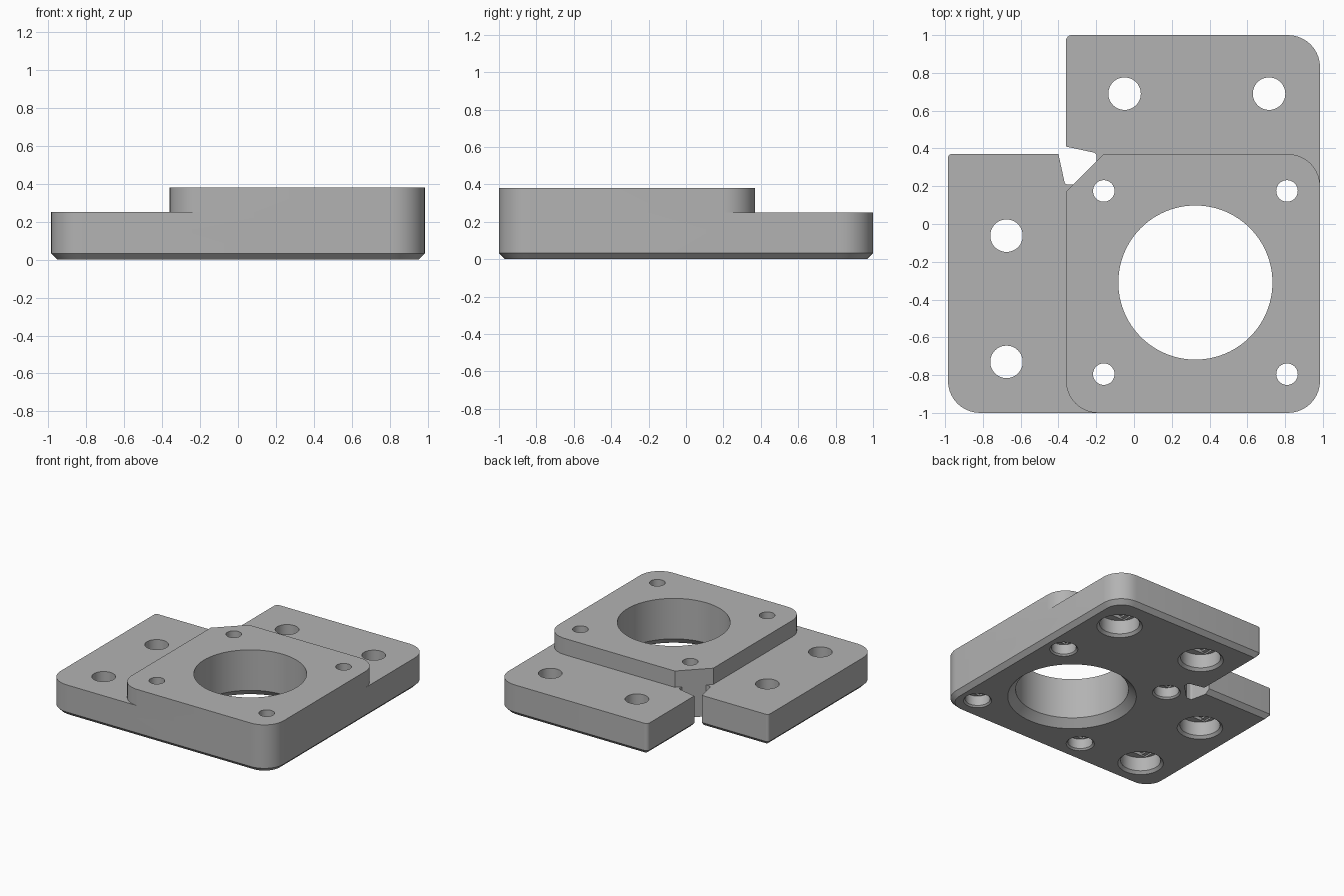
import bpy, bmesh, math
from mathutils import Vector, Matrix

cube = bpy.data.objects.get("Cube")
if cube:
    bpy.data.objects.remove(cube, do_unlink=True)

gray = bpy.data.materials.new("plain gray")
gray.use_nodes = True
color = (0.45, 0.45, 0.45, 1)
gray.diffuse_color = color
gray.node_tree.nodes["Principled BSDF"].inputs["Base Color"].default_value = color


def outline(corners, inset=0.0, steps=10):
    """Counter-clockwise polygon from (x, y, radius) corners, moved inward by inset."""
    result = []
    count = len(corners)
    for i, (x, y, radius) in enumerate(corners):
        p = Vector((x, y))
        a = (p - Vector(corners[i - 1][:2])).normalized()
        b = (Vector(corners[(i + 1) % count][:2]) - p).normalized()
        n1, n2 = Vector((-a.y, a.x)), Vector((-b.y, b.x))
        p = p + (n1 + n2) * inset / (1 + n1.dot(n2))
        if radius == 0:
            result.append(p)
            continue
        radius = max(radius - inset, 0.004)
        turn = math.atan2(a.x * b.y - a.y * b.x, a.dot(b))
        start = p - a * radius * math.tan(turn / 2)
        center = start + n1 * radius
        for k in range(steps + 1):
            result.append(center + Matrix.Rotation(turn * k / steps, 2) @ (start - center))
    return result


def loft(name, rings):
    """Closed solid through equal rings of 3D points, bottom to top."""
    bm = bmesh.new()
    loops = [[bm.verts.new(p) for p in ring] for ring in rings]
    n = len(loops[0])
    for low, high in zip(loops, loops[1:]):
        for i in range(n):
            j = (i + 1) % n
            bm.faces.new((low[i], low[j], high[j], high[i]))
    bm.faces.new(loops[0][::-1])
    bm.faces.new(loops[-1])
    bmesh.ops.recalc_face_normals(bm, faces=bm.faces)
    mesh = bpy.data.meshes.new(name)
    bm.to_mesh(mesh)
    bm.free()
    mesh.materials.append(gray)
    obj = bpy.data.objects.new(name, mesh)
    bpy.context.collection.objects.link(obj)
    return obj


def prism(name, corners, levels):
    """Solid from an outline at (z, inset) levels."""
    return loft(name, [[(p.x, p.y, z) for p in outline(corners, inset)]
                       for z, inset in levels])


def combine(target, other, operation):
    """Apply a boolean to the target and remove the helper."""
    other.hide_render = True
    mod = target.modifiers.new("Boolean", "BOOLEAN")
    mod.operation = operation
    mod.solver = "EXACT"
    mod.object = other
    bpy.context.view_layer.objects.active = target
    bpy.ops.object.modifier_apply(modifier=mod.name)
    bpy.data.objects.remove(other, do_unlink=True)


def drill(x, y, profile, sides):
    """Cut a turned (radius, z) profile."""
    rings = [[(x + r * math.cos(math.tau * i / sides), y + r * math.sin(math.tau * i / sides), z)
              for i in range(sides)] for r, z in profile]
    combine(plate, loft("hole_cutter", rings), "DIFFERENCE")


def screw_hole(x, y, shaft, head, chamfer, depth):
    """Counterbored hole with a two-step bridged ceiling."""
    drill(x, y, [(head + chamfer + 0.02, -0.02), (head, chamfer), (head, depth),
                 (shaft, depth), (shaft, 0.6)], 48)
    reach = math.sqrt(head ** 2 - shaft ** 2) * 0.99
    for half, top in ((reach, depth + 0.012), (shaft, depth + 0.024)):
        box = [(x - half, y - shaft, 0), (x + half, y - shaft, 0),
               (x + half, y + shaft, 0), (x - half, y + shaft, 0)]
        combine(plate, prism("bridge_cutter", box, [(depth - 0.01, 0), (top, 0)]), "DIFFERENCE")


# L-shaped base with chamfered underside
W, ROUND = 0.985, 0.17
base = [(-W, -1, ROUND), (W, -1, ROUND), (W, 1, ROUND),
        (-0.36, 1, 0.03), (-0.36, 0.37, 0), (-W, 0.37, 0.02)]
plate = prism("mounting_plate", base, [(0, 0.033), (0.033, 0), (0.25, 0)])

# Raised square pad with one cut corner
pad = [(-0.36, -1, ROUND), (W, -1, ROUND), (W, 0.37, ROUND),
       (-0.16, 0.37, 0), (-0.36, 0.17, 0)]
combine(plate, prism("raised_pad", pad, [(0.15, 0), (0.38, 0)]), "UNION")

# Relief notch between the two arms
notch = [(-0.4, 0.37, 0), (-0.365, 0.208, 0.02), (-0.322, 0.208, 0),
         (-0.198, 0.332, 0), (-0.198, 0.375, 0.02), (-0.36, 0.41, 0), (-0.5, 0.5, 0)]
combine(plate, prism("notch_cutter", notch, [(-0.1, 0), (0.6, 0)]), "DIFFERENCE")

# Large central bore, chamfered below
drill(0.325, -0.31, [(0.485, -0.02), (0.408, 0.057), (0.408, 0.6)], 96)

# Arm holes and pad holes
for x, y in ((-0.05, 0.69), (0.715, 0.69), (-0.675, -0.062), (-0.675, -0.73)):
    screw_hole(x, y, 0.086, 0.145, 0.02, 0.13)
for x in (-0.16, 0.81):
    for y in (-0.795, 0.175):
        screw_hole(x, y, 0.057, 0.09, 0.012, 0.09)

# Smooth curved walls, crisp edges
bpy.ops.object.select_all(action="DESELECT")
plate.select_set(True)
bpy.context.view_layer.objects.active = plate
bpy.ops.object.shade_smooth_by_angle(angle=math.radians(30))
